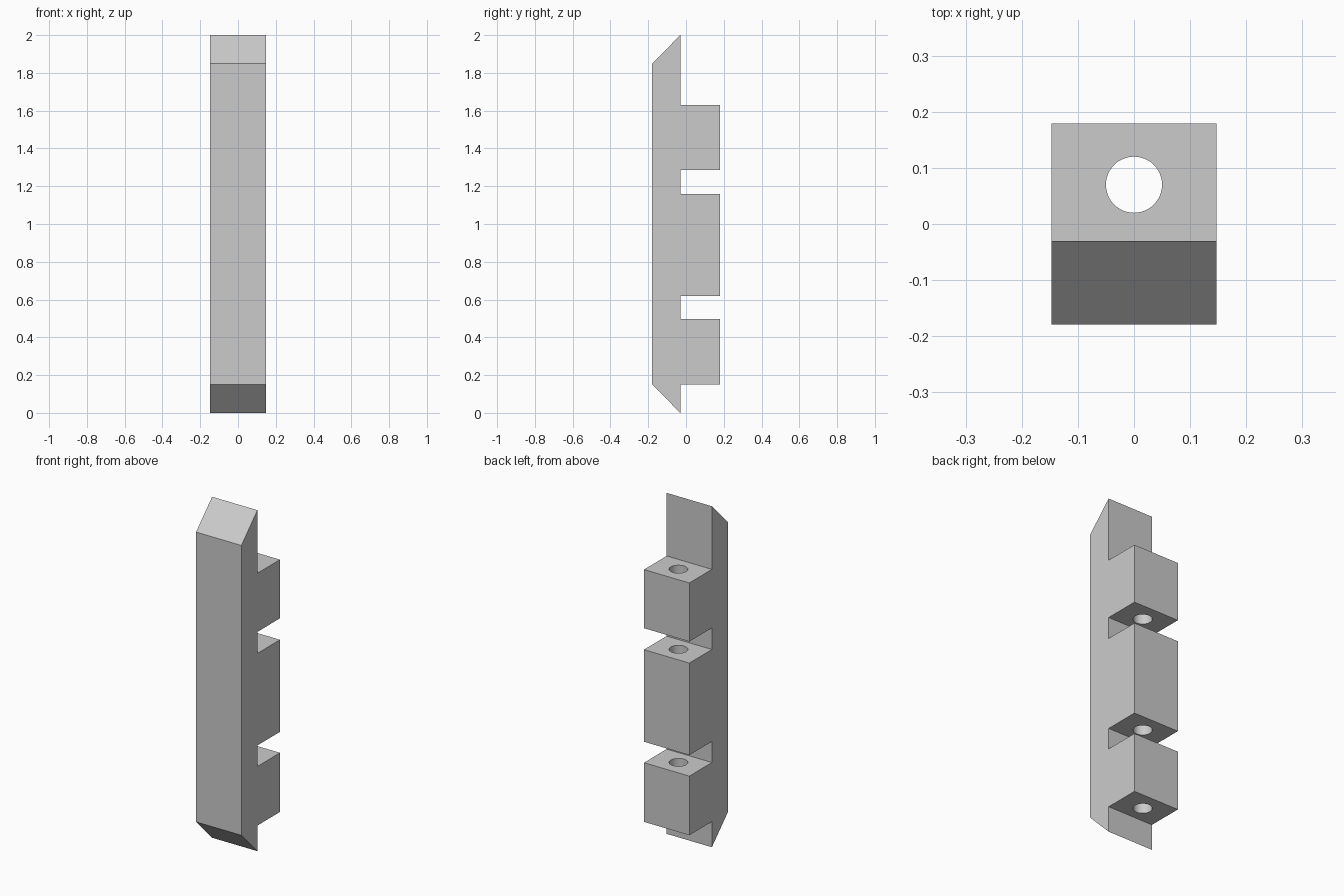
import bpy
import bmesh

cube = bpy.data.objects.get("Cube")
if cube:
    bpy.data.objects.remove(cube, do_unlink=True)

HALF_WIDTH = 0.147
FRONT, STEP, BACK = -0.179, -0.03, 0.179
HEIGHT, BEVEL = 2.0, 0.15
KNUCKLES = [(0.15, 0.497), (0.62, 1.16), (1.286, 1.63)]

grey = bpy.data.materials.new("plain grey")
grey.use_nodes = True
grey.diffuse_color = (0.6, 0.6, 0.6, 1)
grey.node_tree.nodes["Principled BSDF"].inputs["Base Color"].default_value = grey.diffuse_color


def extrude_profile(name, points):
    """Extrude a closed (y, z) outline across the width."""
    bm = bmesh.new()
    face = bm.faces.new([bm.verts.new((-HALF_WIDTH, y, z)) for y, z in points])
    result = bmesh.ops.extrude_face_region(bm, geom=[face])
    moved = [g for g in result["geom"] if isinstance(g, bmesh.types.BMVert)]
    bmesh.ops.translate(bm, verts=moved, vec=(2 * HALF_WIDTH, 0, 0))
    bmesh.ops.recalc_face_normals(bm, faces=bm.faces)
    mesh = bpy.data.meshes.new(name)
    bm.to_mesh(mesh)
    bm.free()
    mesh.materials.append(grey)
    obj = bpy.data.objects.new(name, mesh)
    bpy.context.collection.objects.link(obj)
    return obj


# Bar with chamfered ends and three knuckles along its back
outline = [(STEP, HEIGHT), (FRONT, HEIGHT - BEVEL), (FRONT, BEVEL), (STEP, 0)]
for low, high in KNUCKLES:
    outline += [(STEP, low), (BACK, low), (BACK, high), (STEP, high)]
bar = extrude_profile("knuckled_bar", outline)

# Round pin hole running through all the knuckles
bpy.ops.mesh.primitive_cylinder_add(vertices=48, radius=0.05, depth=2.4,
                                    location=(0, 0.07, HEIGHT / 2))
cutter = bpy.context.object
cutter.name = "pin_hole_cutter"
cutter.hide_render = True
cutter.data.materials.append(grey)

hole = bar.modifiers.new("pin hole", "BOOLEAN")
hole.operation = "DIFFERENCE"
hole.solver = "EXACT"
hole.object = cutter

bpy.ops.object.select_all(action="DESELECT")
bar.select_set(True)
bpy.context.view_layer.objects.active = bar
bpy.ops.object.modifier_apply(modifier=hole.name)
bpy.data.objects.remove(cutter, do_unlink=True)
bpy.ops.object.shade_smooth_by_angle()
